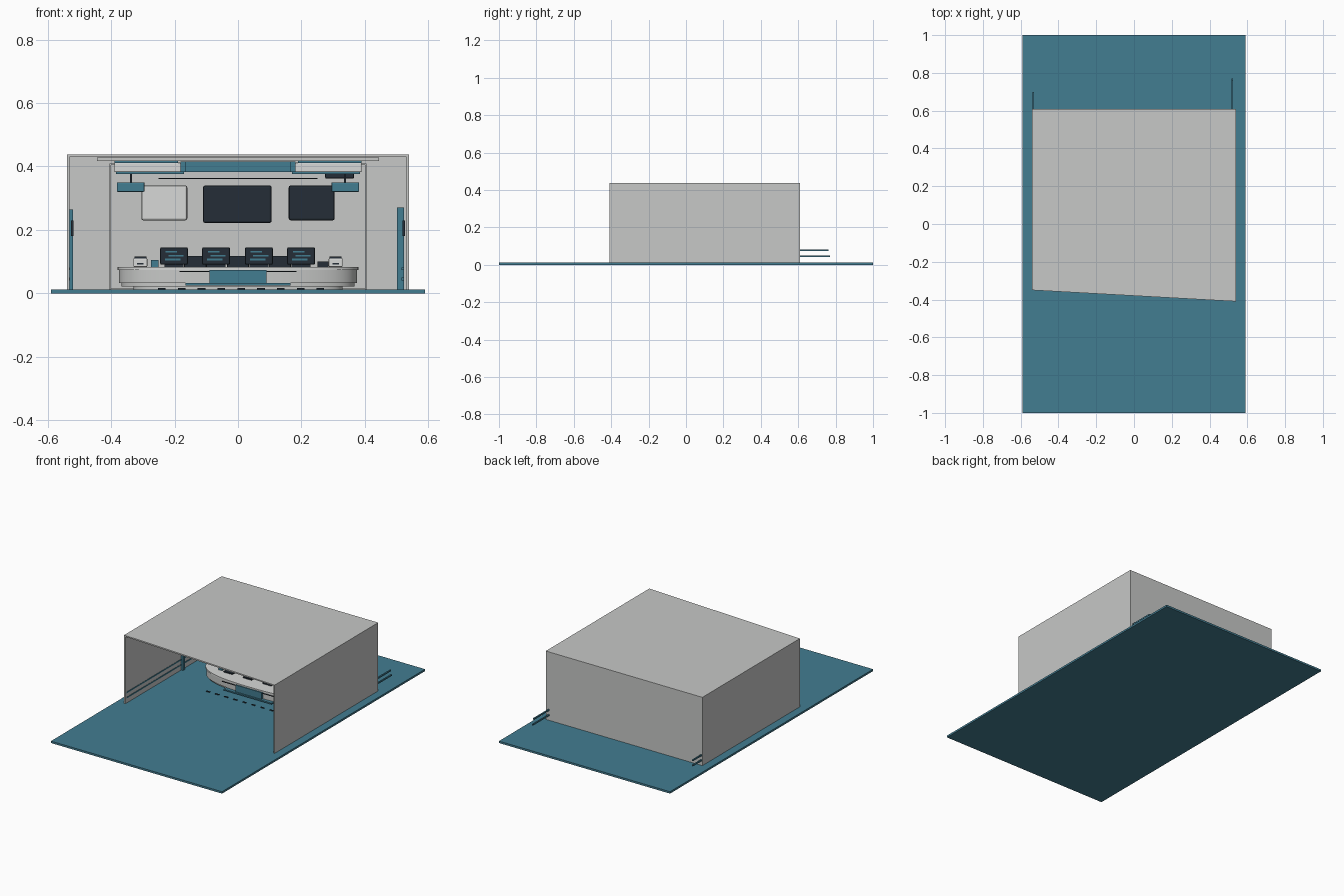
import bpy, bmesh, math

if "Cube" in bpy.data.objects:
    bpy.data.objects.remove(bpy.data.objects["Cube"])


def material(name, rgb):
    m = bpy.data.materials.new(name)
    m.diffuse_color = (*rgb, 1)
    m.use_nodes = True
    m.node_tree.nodes["Principled BSDF"].inputs["Base Color"].default_value = m.diffuse_color
    return m


GREY = material("wall grey", (0.57, 0.58, 0.57))
TEAL = material("teal", (0.055, 0.205, 0.285))
DARK = material("dark slate", (0.018, 0.027, 0.038))
WHITE = material("off white", (0.68, 0.69, 0.68))


def prism(name, outline, z0, z1, mat, bevel=0.0, smooth=False):
    """Extrude a flat xy outline from z0 to z1."""
    bm = bmesh.new()
    face = bm.faces.new([bm.verts.new((x, y, z0)) for x, y in outline])
    new = bmesh.ops.extrude_face_region(bm, geom=[face])["geom"]
    bmesh.ops.translate(bm, vec=(0, 0, z1 - z0),
                        verts=[v for v in new if isinstance(v, bmesh.types.BMVert)])
    bmesh.ops.recalc_face_normals(bm, faces=bm.faces)
    mesh = bpy.data.meshes.new(name)
    bm.to_mesh(mesh)
    bm.free()
    mesh.materials.append(mat)
    ob = bpy.data.objects.new(name, mesh)
    bpy.context.collection.objects.link(ob)
    if bevel:
        mod = ob.modifiers.new("Bevel", "BEVEL")
        mod.width, mod.segments = bevel, 2
    if smooth:
        bpy.ops.object.select_all(action="DESELECT")
        ob.select_set(True)
        bpy.context.view_layer.objects.active = ob
        bpy.ops.object.shade_smooth_by_angle()
    return ob


def box(name, x, y, z, mat, bevel=0.0):
    return prism(name, [(x[0], y[0]), (x[1], y[0]), (x[1], y[1]), (x[0], y[1])],
                 z[0], z[1], mat, bevel)


def both(name, x, y, z, mat, bevel=0.0):
    """Matching left and right boxes."""
    box("left_" + name, (-x[1], -x[0]), y, z, mat, bevel)
    box("right_" + name, x, y, z, mat, bevel)


# Floor slab
box("floor", (-0.59, 0.59), (-1, 1), (0, 0.012), TEAL)

# Room shell, open at the front with a slanted leading edge
prism("ceiling", [(-0.54, -0.35), (0.54, -0.41), (0.54, 0.61), (-0.54, 0.61)],
      0.43, 0.438, GREY)
box("left_wall", (-0.54, -0.532), (-0.35, 0.61), (0.012, 0.43), GREY)
box("right_wall", (0.532, 0.54), (-0.41, 0.61), (0.012, 0.43), GREY)
box("back_wall", (-0.532, 0.532), (0.602, 0.61), (0.012, 0.43), GREY)

# Raised back panel with a slim frame
box("back_panel", (-0.40, 0.40), (0.56, 0.602), (0.015, 0.405), GREY)
both("panel_trim", (0.40, 0.405), (0.552, 0.602), (0.012, 0.41), GREY)
box("panel_top_trim", (-0.40, 0.40), (0.552, 0.602), (0.405, 0.41), GREY)

# Wall posts and the long rails passing out of the back
box("left_post", (-0.532, -0.52), (0.20, 0.22), (0.012, 0.265), TEAL)
box("right_post", (0.502, 0.524), (0.20, 0.22), (0.012, 0.27), TEAL)
for i, z in enumerate((0.045, 0.077)):
    box(f"left_rail_{i}", (-0.538, -0.53), (-0.34, 0.70), (z - 0.004, z + 0.004), TEAL)
    box(f"right_rail_{i}", (0.515, 0.523), (-0.28, 0.77 - i * 0.008),
        (z - 0.004, z + 0.004), TEAL)
both("post_inset", (0.519, 0.527), (0.194, 0.20), (0.18, 0.23), DARK)

# Ceiling canopy and light boxes
box("canopy", (-0.445, 0.445), (0.08, 0.54), (0.417, 0.428), GREY)
both("light_box", (0.18, 0.39), (0.14, 0.50), (0.382, 0.412), WHITE, 0.003)
both("light_box_base", (0.17, 0.385), (0.15, 0.49), (0.377, 0.382), TEAL)
both("light_strip", (0.19, 0.39), (0.13, 0.51), (0.411, 0.417), TEAL)
box("centre_light_box", (-0.17, 0.165), (0.12, 0.50), (0.383, 0.415), TEAL)
both("centre_box_end", (0.165, 0.182), (0.115, 0.50), (0.383, 0.416), TEAL)
box("hanging_bar", (-0.25, 0.25), (0.40, 0.41), (0.360, 0.363), DARK)

# Spot lamps and the projector
both("lamp", (0.295, 0.382), (0.36, 0.42), (0.32, 0.35), TEAL, 0.003)
both("lamp_arm", (0.335, 0.341), (0.387, 0.393), (0.35, 0.417), DARK)
box("projector", (0.275, 0.366), (0.40, 0.46), (0.362, 0.386), DARK, 0.003)


# Wall screens: a casing with a thin display plate
def screen(name, x0, x1, z0, case, display):
    box(name + "_case", (x0, x1), (0.535, 0.56), (z0, 0.34), case, 0.006)
    box(name + "_display", (x0 + 0.006, x1 - 0.006), (0.531, 0.536),
        (z0 + 0.006, 0.334), display)


screen("left_screen", -0.305, -0.16, 0.23, GREY, WHITE)
screen("centre_screen", -0.11, 0.106, 0.222, DARK, DARK)
screen("right_screen", 0.16, 0.305, 0.23, DARK, DARK)


# Crescent desk
def arc(rx, ry, cy, n=32):
    pts = []
    for i in range(n + 1):
        a = math.pi * i / n
        c, s = math.cos(a), math.sin(a)
        pts.append((-math.copysign(abs(c) ** 0.75, c) * rx, cy - abs(s) ** 0.75 * ry))
    return pts


def crescent(inset):
    return (arc(0.38 - inset, 0.16 - inset, 0.27)
            + arc(0.27 + inset, 0.045, 0.29)[::-1])


prism("desk_base", crescent(0.012), 0.022, 0.032, GREY, smooth=True)
prism("desk_body", crescent(0.004), 0.032, 0.074, GREY, smooth=True)
prism("desk_top", crescent(0), 0.074, 0.083, WHITE, smooth=True)
prism("desk_plinth", crescent(0.05), 0.012, 0.022, GREY, smooth=True)
box("desk_front_panel", (-0.09, 0.09), (0.104, 0.13), (0.03, 0.074), TEAL)
box("desk_front_step", (-0.165, 0.165), (0.095, 0.15), (0.024, 0.032), TEAL)
box("desk_front_line", (-0.185, 0.185), (0.107, 0.112), (0.067, 0.070), DARK)

# Four monitors on the desk, with stands and display stripes
for i, x in enumerate((-0.202, -0.069, 0.066, 0.199)):
    box(f"monitor_{i}", (x - 0.044, x + 0.044), (0.205, 0.22), (0.09, 0.145), DARK, 0.005)
    box(f"monitor_stand_{i}", (x - 0.03, x + 0.03), (0.19, 0.235), (0.083, 0.09), DARK)
    for j, (dx, w, z) in enumerate(((-0.008, 0.018, 0.128), (0.006, 0.024, 0.116),
                                    (-0.004, 0.024, 0.104))):
        box(f"monitor_{i}_stripe_{j}", (x + dx - w, x + dx + w), (0.201, 0.206),
            (z, z + 0.005), TEAL)

# Seats showing between the monitors
for i, x in enumerate((-0.135, 0, 0.132)):
    box(f"seat_back_{i}", (x - 0.035, x + 0.035), (0.34, 0.36), (0.03, 0.118), DARK, 0.004)
    box(f"seat_{i}", (x - 0.035, x + 0.035), (0.28, 0.36), (0.03, 0.045), DARK, 0.004)
    box(f"seat_leg_{i}", (x - 0.006, x + 0.006), (0.315, 0.327), (0.012, 0.03), DARK)

# Small desk devices
both("desk_device", (0.286, 0.33), (0.22, 0.26), (0.083, 0.11), WHITE, 0.003)
both("desk_device_cap", (0.289, 0.327), (0.222, 0.258), (0.11, 0.116), DARK)
both("desk_device_slot", (0.298, 0.318), (0.216, 0.221), (0.09, 0.095), DARK)
box("desk_phone", (0.25, 0.285), (0.20, 0.23), (0.083, 0.10), DARK)
box("desk_notes", (-0.275, -0.25), (0.20, 0.23), (0.083, 0.105), TEAL)

# Floor marker lights in front of the desk
for i in range(9):
    x = -0.24 + i * 0.0625
    box(f"floor_marker_{i}", (x - 0.012, x + 0.012), (0.045, 0.053), (0.012, 0.016), DARK)
